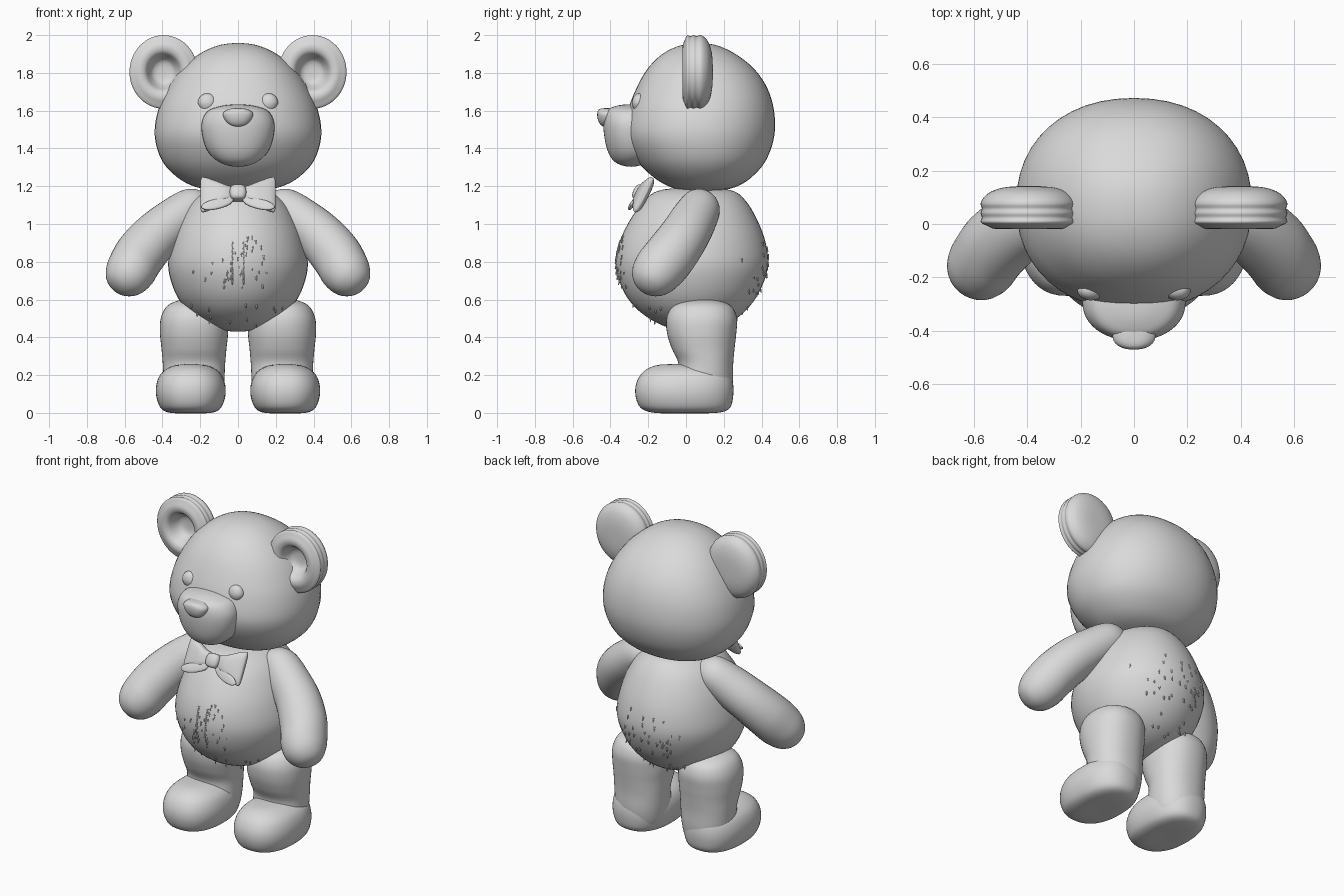
import bpy, bmesh, random
from math import sin, cos, pi, radians, copysign
from mathutils import Vector, Matrix
from mathutils.bvhtree import BVHTree

if "Cube" in bpy.data.objects:
    bpy.data.objects.remove(bpy.data.objects["Cube"], do_unlink=True)

random.seed(4)
grey = bpy.data.materials.new("plain_grey")
grey.use_nodes = True
COLOUR = (0.7, 0.7, 0.7, 1)
grey.diffuse_color = COLOUR
grey.node_tree.nodes["Principled BSDF"].inputs["Base Color"].default_value = COLOUR


def finish(name, bm, mirror=False, smooth=True):
    bmesh.ops.recalc_face_normals(bm, faces=bm.faces)
    for f in bm.faces:
        f.smooth = smooth
    mesh = bpy.data.meshes.new(name)
    bm.to_mesh(mesh)
    bm.free()
    mesh.materials.append(grey)
    ob = bpy.data.objects.new(name, mesh)
    bpy.context.collection.objects.link(ob)
    if mirror:
        ob.modifiers.new("Mirror", "MIRROR").use_mirror_merge = False
    return ob


def spline(rows, steps):
    """Centripetal curve through the rows, rounded over at both ends."""
    rows = [Vector(r) for r in rows]
    flip = lambda r: Vector(r[:3] + tuple(-v for v in r[3:]))
    pts = [flip(tuple(rows[1]))] + rows + [flip(tuple(rows[-2]))]
    out = []
    for a, b, c, d in zip(pts, pts[1:], pts[2:], pts[3:]):
        p, q, r = ((v - u).length ** .5 for u, v in ((a, b), (b, c), (c, d)))
        m = q * ((b - a) / p - (c - a) / (p + q)) + c - b
        n = c - b + q * ((d - c) / r - (d - b) / (q + r))
        for i in range(steps):
            t = i / steps
            out.append(b + m * t + (3 * (c - b) - 2 * m - n) * t * t
                       + (2 * (b - c) + m + n) * t ** 3)
    return out + [rows[-1]]


def loft(name, rows, power=2.0, sides=48, steps=5, matrix=Matrix(), mirror=False):
    """Rows are (cx, cy, z, rx, ry); the first and last close to a point."""
    bm = bmesh.new()
    rings = spline(rows, steps)
    bend = lambda v: copysign(abs(v) ** (2 / power), v)
    angles = [2 * pi * i / sides for i in range(sides)]
    loops = [[bm.verts.new((cx + rx * bend(cos(a)), cy + ry * bend(sin(a)), z)) for a in angles]
             for cx, cy, z, rx, ry in rings[1:-1]]
    ends = [bm.verts.new(rings[0][:3]), bm.verts.new(rings[-1][:3])]
    for i in range(sides):
        j = (i + 1) % sides
        for lo, hi in zip(loops, loops[1:]):
            bm.faces.new((lo[i], lo[j], hi[j], hi[i]))
        bm.faces.new((ends[0], loops[0][j], loops[0][i]))
        bm.faces.new((ends[1], loops[-1][i], loops[-1][j]))
    bm.transform(matrix)
    return finish(name, bm, mirror)


def stack(name, rows, x=0.0, **kw):
    """Upright form; rows are (z, half width, front y, back y)."""
    return loft(name, [(x, (f + b) / 2, z, r, (b - f) / 2) for z, r, f, b in rows], **kw)


# Head and muzzle
stack("head", [(1.17, 0, .08, .08), (1.195, .22, -.08, .26), (1.25, .325, -.175, .35),
               (1.34, .405, -.262, .425), (1.47, .441, -.322, .468), (1.6, .424, -.307, .466),
               (1.72, .372, -.262, .43), (1.82, .3, -.205, .362), (1.9, .205, -.125, .262),
               (1.945, .105, -.03, .165), (1.958, 0, .07, .07)], power=2.17)
stack("muzzle", [(1.303, 0, -.29, -.29), (1.325, .095, -.372, -.21), (1.38, .157, -.412, -.15),
                 (1.46, .187, -.432, -.15), (1.54, .191, -.437, -.15), (1.595, .163, -.425, -.15),
                 (1.622, .1, -.38, -.2), (1.633, 0, -.3, -.3)], power=2.1)
stack("nose", [(1.515, 0, -.43, -.43), (1.525, .04, -.452, -.41), (1.555, .072, -.467, -.37),
               (1.585, .08, -.47, -.36), (1.606, .055, -.462, -.37), (1.613, 0, -.42, -.42)],
      power=2.3, sides=32)
stack("eye", [(1.592, 0, -.252, -.252), (1.61, .034, -.277, -.225), (1.643, .05, -.286, -.21),
              (1.677, .036, -.275, -.22), (1.692, 0, -.247, -.247)],
      x=.162, sides=32, mirror=True)

# Ears: round cushions with a hollow front and a creased rim
rim = [(-.09 + .0165 * i, .183 + (.005 if i % 2 else 0)) for i in range(6)]
ear_rows = [(-.142, 0), (-.14, .07), (-.132, .118), (-.116, .157)] + rim + [
    (.007, .162), (.018, .133), (.008, .1), (-.03, .078), (-.06, .055), (-.068, 0)]
loft("ear", [(0, 0, z, r * .96, r * 1.035) for z, r in ear_rows], steps=3, mirror=True,
     matrix=Matrix.Translation((.394, 0, 1.805)) @ Matrix.Rotation(radians(90), 4, "X"))

# Body
body = stack("body", [(.43, 0, .04, .04), (.447, .115, -.08, .155), (.5, .22, -.195, .267),
                      (.57, .292, -.28, .342), (.66, .342, -.338, .398), (.78, .37, -.37, .435),
                      (.9, .352, -.353, .422), (1.02, .308, -.297, .378), (1.12, .243, -.225, .318),
                      (1.175, .155, -.15, .25), (1.19, 0, .05, .05)])

# Arms: bowed capsules reaching down and forward; rows are (length, radius, bow)
shoulder, hand = Vector((.24, .07, 1.085)), Vector((.575, -.158, .742))
arm_rows = [(-.1, 0, 0), (-.08, .06, 0), (-.03, .098, .007), (.1, .12, .025),
            (.25, .129, .042), (.4, .136, .032), (.5, .135, .01), (.58, .115, 0),
            (.635, .07, 0), (.655, 0, 0)]
turn = (hand - shoulder).to_track_quat("Z", "Y").to_matrix().to_4x4()
loft("arm", [(bow, bow * .45, z, r * 1.03, r) for z, r, bow in arm_rows], sides=36, mirror=True,
     matrix=Matrix.Translation(shoulder) @ turn)

# Legs and forward feet
stack("leg", [(.02, 0, .09, .09), (.025, .1, 0, .18), (.06, .14, -.04, .225),
              (.14, .158, -.06, .247), (.26, .165, -.04, .25), (.34, .172, -.075, .257),
              (.42, .18, -.1, .266), (.5, .176, -.103, .27), (.56, .148, -.075, .245),
              (.593, .09, -.01, .18), (.605, 0, .09, .09)],
      x=.233, power=2.2, mirror=True)
stack("foot", [(0, 0, -.02, -.02), (.004, .125, -.19, .19), (.03, .162, -.243, .235),
               (.09, .183, -.267, .25), (.15, .182, -.265, .25), (.205, .16, -.238, .235),
               (.243, .11, -.185, .19), (.258, 0, -.05, -.05)],
      x=.25, power=2.35, mirror=True)

# Bow tie: flared wings, loose tails and a knot, leaning back at the top
lean = Matrix.Translation((0, -.225, 1.155)) @ Matrix.Rotation(radians(-27), 4, "X")
side = Matrix.Rotation(radians(90), 4, "Y")
loft("bow_wing", [(0, 0, 0, 0, 0), (0, 0, .02, .035, .022), (0, -.01, .07, .05, .032),
                  (0, -.005, .13, .08, .033), (0, 0, .175, .1, .026),
                  (0, 0, .193, .1, .016), (0, 0, .198, 0, 0)],
     power=3, sides=32, steps=4, matrix=lean @ side, mirror=True)
loft("bow_tail", [(.03, -.02, .02, 0, 0), (.04, -.02, .04, .025, .01), (.07, -.03, .11, .03, .01),
                  (.085, -.035, .17, .022, .008), (.09, -.035, .195, 0, 0)],
     power=3, sides=16, steps=3, matrix=lean @ side, mirror=True)
loft("bow_knot", [(0, -.02, -.042, 0, 0), (0, -.02, -.035, .035, .03), (0, -.02, 0, .045, .038),
                  (0, -.02, .035, .035, .03), (0, -.02, .042, 0, 0)],
     power=3, sides=24, steps=4, matrix=lean)

# Short fur tufts lying on the body
bm = bmesh.new()
bm.from_mesh(body.data)
skin = BVHTree.FromBMesh(bm)
bm.free()
tufts = bmesh.new()


def tuft(x, z, facing, length=.025):
    spot, normal, _, _ = skin.ray_cast(Vector((x, facing * 2, z)), Vector((0, -facing, 0)))
    if spot is None:
        return
    lie = (normal * .35 + Vector((0, 0, -1))).normalized()
    turned = lie.to_track_quat("Z", "Y").to_matrix().to_4x4()
    bmesh.ops.create_cone(tufts, cap_ends=True, segments=6, radius1=.007, radius2=.002,
                          depth=length, matrix=Matrix.Translation(spot + lie * length * .2) @ turned)


for i in range(40):
    tuft(random.gauss(0, .09), random.uniform(.66, .94), -1, random.uniform(.012, .025))
    tuft(random.gauss(0, .12), random.uniform(.62, .9), 1, random.uniform(.015, .03))
    tuft(random.uniform(-.28, .28), random.uniform(.46, .58), random.choice((-1, 1)))
for i in range(8):
    for x in (-.03, .03):
        tuft(x, .7 + i * .028, -1, .035)
finish("fur_tufts", tufts, smooth=False)
